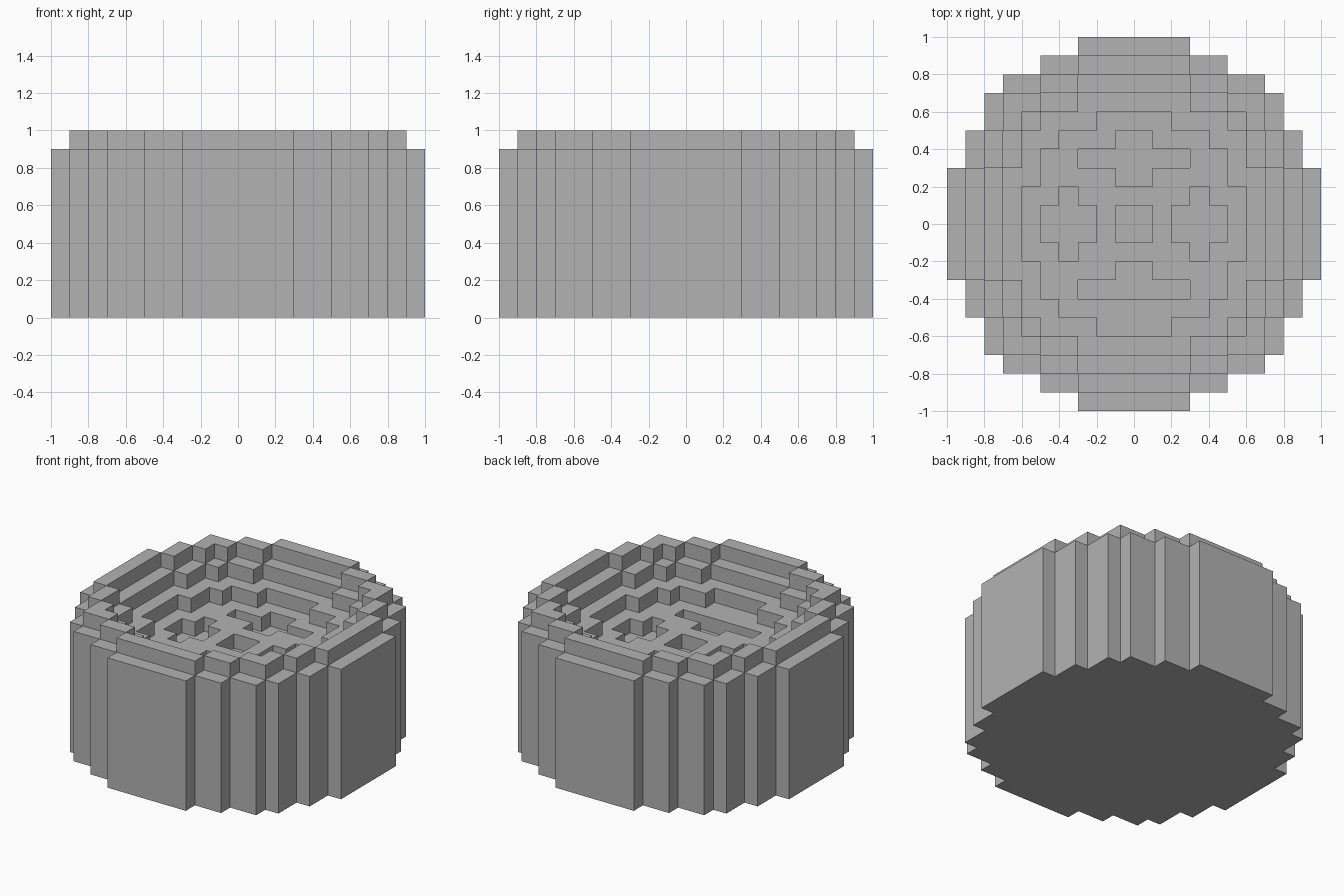
import bpy
import bmesh

cube = bpy.data.objects.get("Cube")
if cube:
    bpy.data.objects.remove(cube, do_unlink=True)

UNIT = 0.1
HALF = 10

# Stepped discs: top height, then half-width of each row out from the middle
DISCS = [
    (9, (10, 10, 10, 9, 9, 8, 8, 7, 5, 3)),   # outer wall
    (10, (9, 9, 9, 8, 8, 7, 7, 5, 3)),        # rim
    (9, (8, 8, 8, 7, 7, 6, 5, 3)),            # inner steps
    (8, (7, 7, 7, 6, 6, 5, 3)),
    (7, (6, 6, 5, 5, 4, 2)),                  # floor
]

# Pockets sunk into the floor: x range, y range
POCKET_TOP = 6
POCKETS = [
    (-1, 1, -1, 1),                           # middle
    (-1, 1, 2, 5), (-3, 3, 3, 4),             # back
    (-1, 1, -4, -2), (-3, 3, -4, -3),         # front
    (2, 5, -1, 1), (3, 4, -2, 2),             # left
    (-5, -2, -1, 1), (-4, -3, -2, 2),         # right
]


def height(i, j):
    """Top of the column whose lower corner is at grid point i, j."""
    col = i if i >= 0 else -1 - i
    row = j if j >= 0 else -1 - j
    top = 0
    for level, widths in DISCS:
        if row < len(widths) and col < widths[row]:
            top = level
    for x0, x1, y0, y1 in POCKETS:
        if x0 <= i < x1 and y0 <= j < y1:
            top = POCKET_TOP
    return top


def make_material(name, value):
    mat = bpy.data.materials.new(name)
    mat.use_nodes = True
    color = (value, value, value, 1)
    mat.diffuse_color = color
    for node in mat.node_tree.nodes:
        if node.type == 'BSDF_PRINCIPLED':
            node.inputs["Base Color"].default_value = color
    return mat


bm = bmesh.new()


def quad(*corners):
    bm.faces.new([bm.verts.new([c * UNIT for c in p]) for p in corners])


for i in range(-HALF, HALF):
    for j in range(-HALF, HALF):
        top = height(i, j)
        if not top:
            continue
        # Corners run counter-clockwise from above
        ring = [(i, j), (i + 1, j), (i + 1, j + 1), (i, j + 1)]
        quad(*[(x, y, top) for x, y in ring])
        quad(*[(x, y, 0) for x, y in reversed(ring)])
        # Walls down to each lower neighbour
        for k, (dx, dy) in enumerate([(0, -1), (1, 0), (0, 1), (-1, 0)]):
            a, b = ring[k], ring[(k + 1) % 4]
            for z in range(height(i + dx, j + dy), top):
                quad((*a, z), (*b, z), (*b, z + 1), (*a, z + 1))

bmesh.ops.remove_doubles(bm, verts=bm.verts, dist=UNIT / 100)
mesh = bpy.data.meshes.new("stepped_round_basin")
bm.to_mesh(mesh)
bm.free()
mesh.materials.append(make_material("plain grey", 0.45))
basin = bpy.data.objects.new("stepped_round_basin", mesh)
bpy.context.collection.objects.link(basin)
